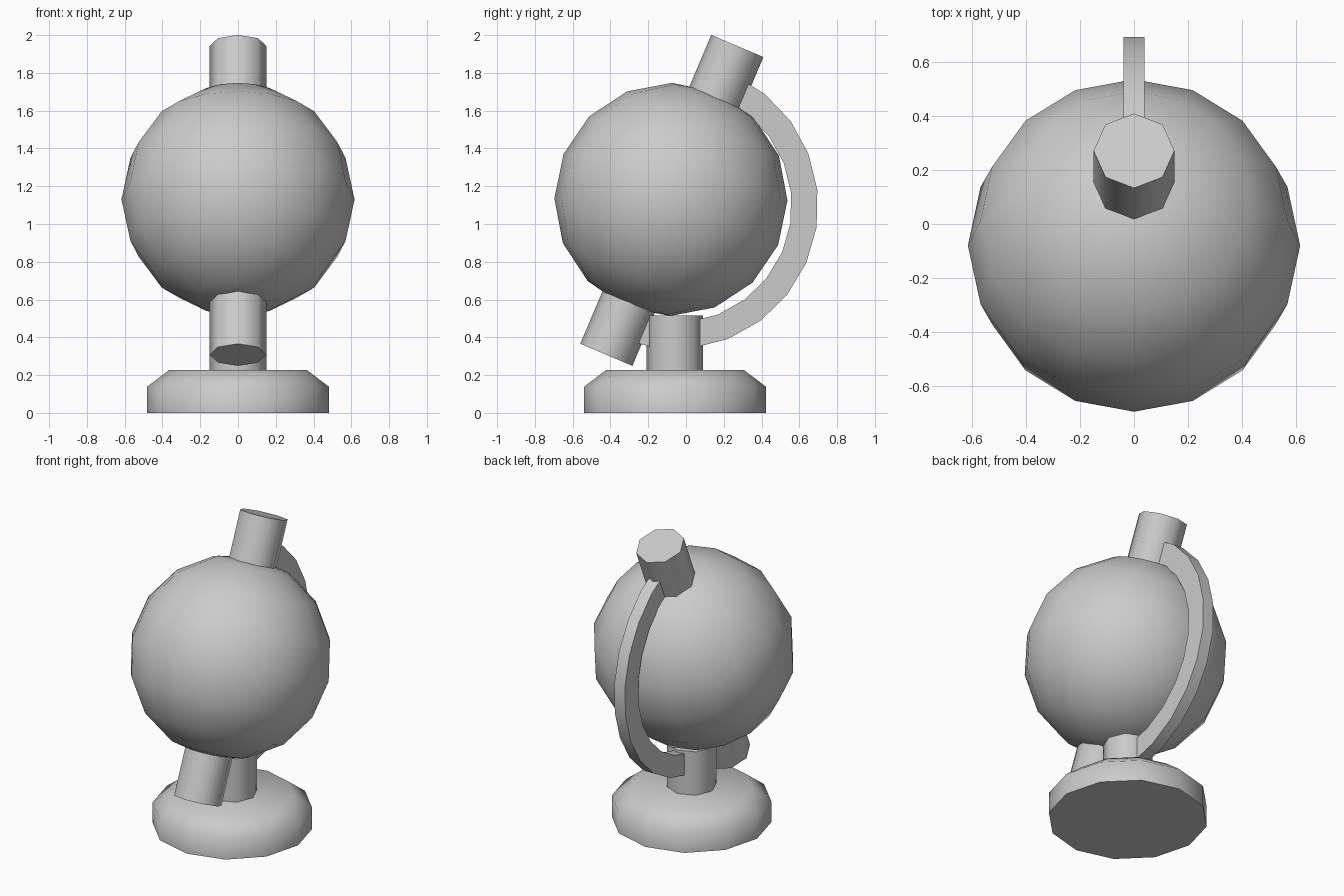
import bpy, bmesh, math

if "Cube" in bpy.data.objects:
    bpy.data.objects.remove(bpy.data.objects["Cube"])

grey = bpy.data.materials.new("plain_grey")
grey.diffuse_color = (0.6, 0.6, 0.6, 1)
grey.use_nodes = True
grey.node_tree.nodes["Principled BSDF"].inputs["Base Color"].default_value = grey.diffuse_color
TILT = -math.radians(23)


def finish(name):
    ob = bpy.context.object
    ob.name = name
    ob.data.materials.append(grey)
    bpy.ops.object.shade_smooth_by_angle(angle=math.radians(60))
    return ob


def make(name, bm):
    me = bpy.data.meshes.new(name)
    bmesh.ops.recalc_face_normals(bm, faces=bm.faces)
    bm.to_mesh(me)
    bm.free()
    ob = bpy.data.objects.new(name, me)
    bpy.context.collection.objects.link(ob)
    bpy.ops.object.select_all(action='DESELECT')
    bpy.context.view_layer.objects.active = ob
    ob.select_set(True)
    return finish(name)


def cylinder(name, sides, r, h, loc, rot=0):
    bpy.ops.mesh.primitive_cylinder_add(vertices=sides, radius=r, depth=h,
                                        location=loc, rotation=(rot, 0, 0))
    return finish(name)


# Tilted globe ball
bpy.ops.mesh.primitive_uv_sphere_add(segments=16, ring_count=8, radius=0.617,
                                     location=(0, -0.08, 1.13), rotation=(TILT, 0, 0))
finish("globe")

# Tilted axle through the ball, and upright post
cylinder("axle", 8, 0.15, 1.776, (0, -0.075, 1.125), TILT)
cylinder("post", 8, 0.15, 0.33, (0, -0.06, 0.35))

# Round base with chamfered top: stacked rings
bm = bmesh.new()
rings = []
for r, z in ((0.482, 0), (0.482, 0.138), (0.365, 0.227)):
    rings.append([bm.verts.new((r * math.cos(i * math.pi / 6),
                                r * math.sin(i * math.pi / 6) - 0.058, z)) for i in range(12)])
for a, b in zip(rings, rings[1:]):
    for i in range(12):
        j = (i + 1) % 12
        bm.faces.new((a[i], a[j], b[j], b[i]))
bm.faces.new(rings[0])
bm.faces.new(rings[-1])
make("base", bm)

# Curved arm from the top of the axle round the back to its bottom
bm = bmesh.new()
steps = 12
sections = []
for i in range(steps + 1):
    a = math.radians(66 - (66 + 113) * i / steps)
    sections.append([bm.verts.new((x, -0.06 + r * math.cos(a), 1.097 + r * math.sin(a)))
                     for x, r in ((-0.039, 0.62), (0.039, 0.62), (0.039, 0.76), (-0.039, 0.76))])
for a, b in zip(sections, sections[1:]):
    for i in range(4):
        j = (i + 1) % 4
        bm.faces.new((a[i], a[j], b[j], b[i]))
bm.faces.new(sections[0])
bm.faces.new(sections[-1])
make("curved_arm", bm)
